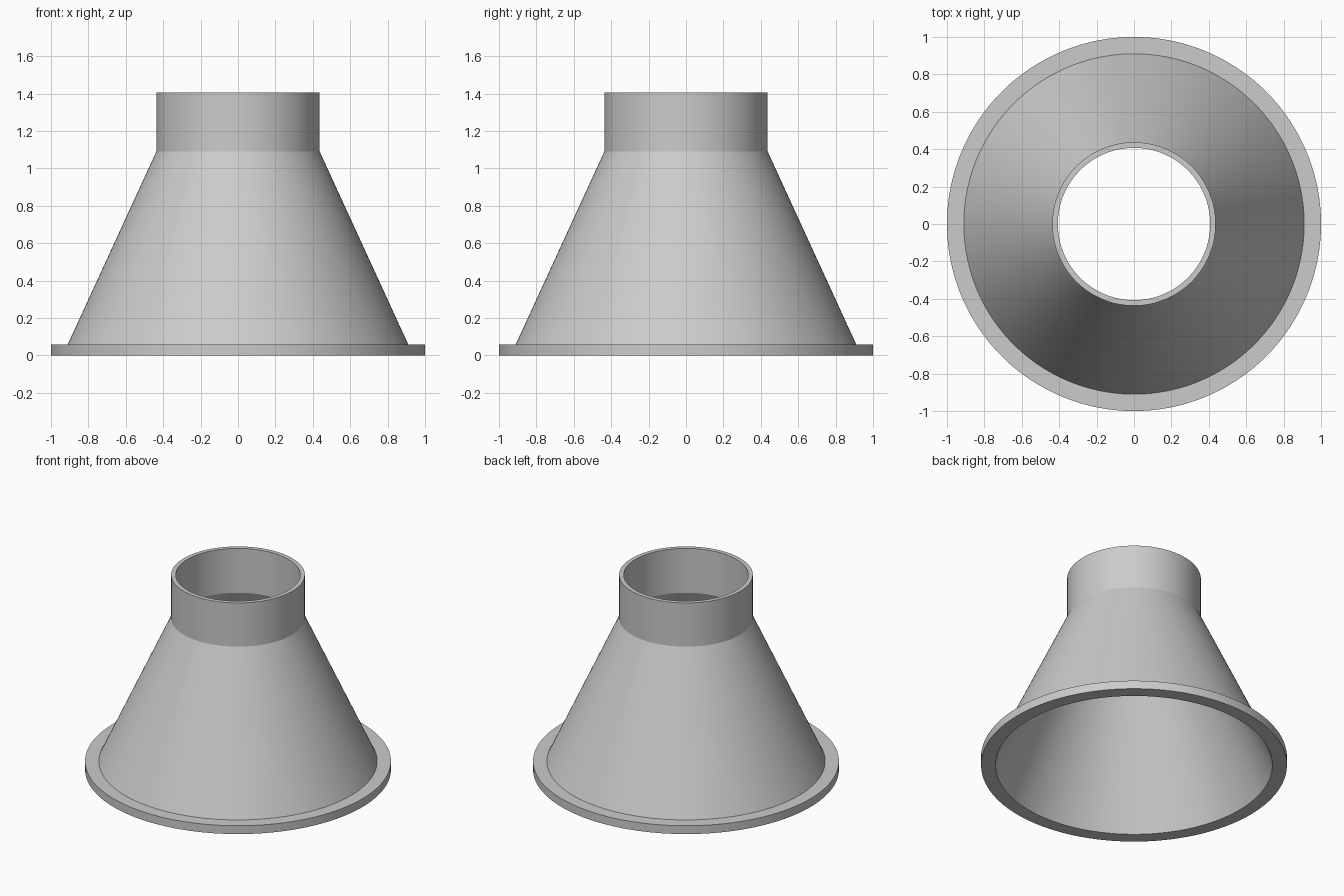
import bpy, bmesh, math

if "Cube" in bpy.data.objects:
    bpy.data.objects.remove(bpy.data.objects["Cube"])

SEGMENTS = 180

grey = bpy.data.materials.new("light grey")
grey.diffuse_color = (0.6, 0.6, 0.6, 1)
grey.use_nodes = True
grey.node_tree.nodes["Principled BSDF"].inputs["Base Color"].default_value = grey.diffuse_color

# Closed wall section as (radius, height): flange, cone, collar, then back down inside
profile = [
    (0.905, 0.0), (1.0, 0.0), (1.0, 0.06), (0.91, 0.06),
    (0.437, 1.09), (0.437, 1.405), (0.407, 1.405), (0.407, 1.085),
]


def lathe(name, section, material):
    """Revolve a closed section around the z axis."""
    bm = bmesh.new()
    rings = []
    for i in range(SEGMENTS):
        a = 2 * math.pi * i / SEGMENTS
        rings.append([bm.verts.new((r * math.cos(a), r * math.sin(a), z))
                      for r, z in section])
    n = len(section)
    for i in range(SEGMENTS):
        here, after = rings[i], rings[(i + 1) % SEGMENTS]
        for j in range(n):
            k = (j + 1) % n
            bm.faces.new((here[j], after[j], after[k], here[k]))
    bmesh.ops.recalc_face_normals(bm, faces=bm.faces)
    mesh = bpy.data.meshes.new(name)
    bm.to_mesh(mesh)
    bm.free()
    mesh.materials.append(material)
    obj = bpy.data.objects.new(name, mesh)
    bpy.context.collection.objects.link(obj)
    bpy.context.view_layer.objects.active = obj
    obj.select_set(True)
    # Smooth around the walls, sharp at rims and bends
    bpy.ops.object.shade_smooth_by_angle(angle=math.radians(20))
    return obj


# Hollow flanged reducer, open at both ends
lathe("flanged_cone", profile, grey)
